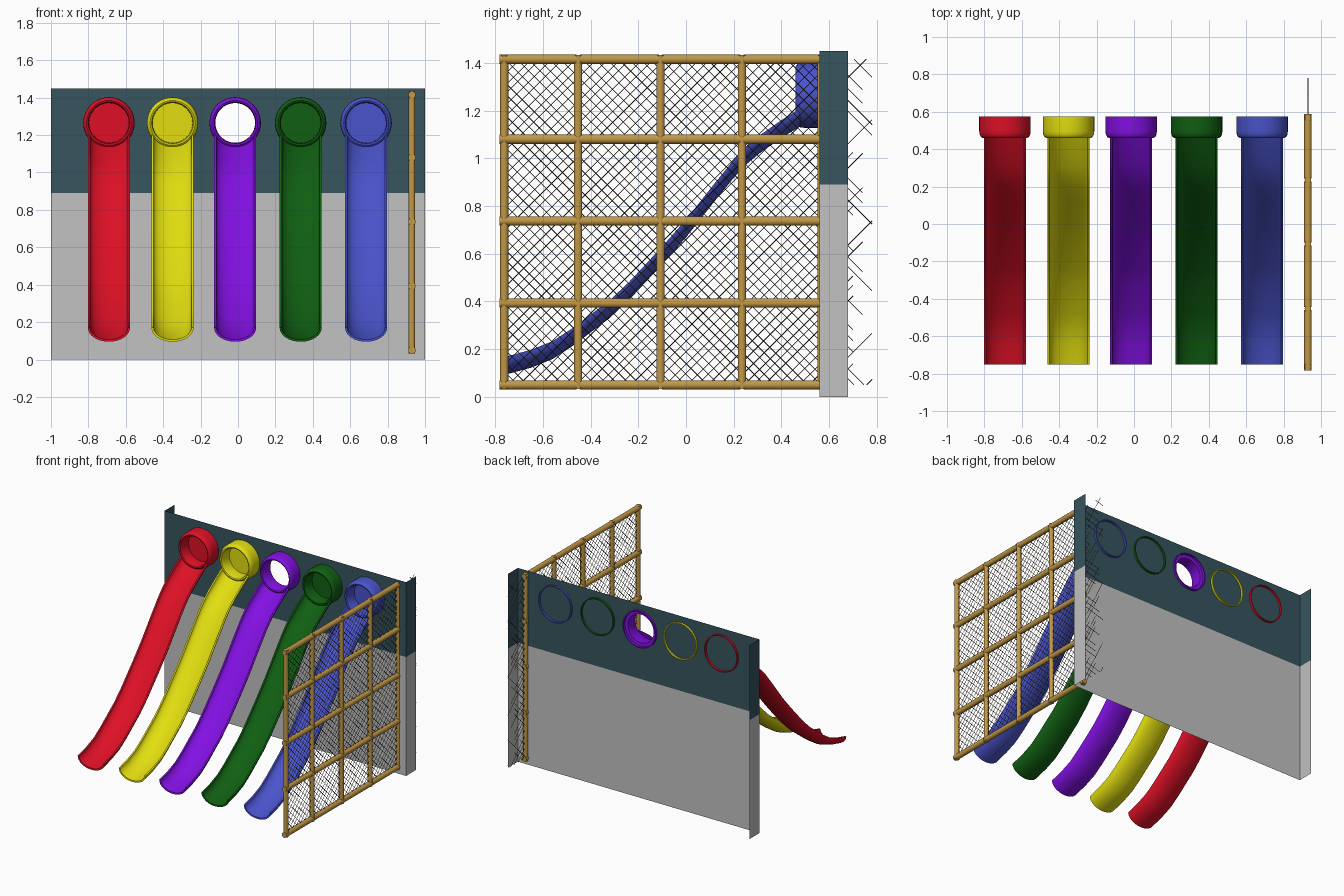
import bpy, bmesh, math, random
from mathutils import Vector

if "Cube" in bpy.data.objects:
    bpy.data.objects.remove(bpy.data.objects["Cube"])
random.seed(4)


def mat(name, r, g, b):
    m = bpy.data.materials.new(name)
    lin = [((c / 255 + 0.055) / 1.055) ** 2.4 if c > 10 else c / 255 / 12.92 for c in (r, g, b)]
    m.diffuse_color = (*lin, 1)
    m.use_nodes = True
    m.node_tree.nodes["Principled BSDF"].inputs["Base Color"].default_value = m.diffuse_color
    return m


GREY = mat("light grey", 194, 194, 194)
TEAL = mat("dark teal", 55, 85, 94)
WOOD = mat("bamboo", 194, 152, 70)
ROPE = mat("dark rope", 75, 70, 60)
SLIDES = [("red", -0.69, mat("red", 222, 16, 38)),
          ("yellow", -0.35, mat("yellow", 226, 222, 16)),
          ("purple", -0.015, mat("purple", 130, 16, 226)),
          ("green", 0.335, mat("green", 16, 95, 18)),
          ("blue", 0.685, mat("blue", 74, 84, 204))]
RING_Z = 1.265


def finish(name, bm, mats, smooth=False, normals=True):
    if normals:
        bmesh.ops.recalc_face_normals(bm, faces=bm.faces)
    me = bpy.data.meshes.new(name)
    bm.to_mesh(me)
    bm.free()
    ob = bpy.data.objects.new(name, me)
    bpy.context.collection.objects.link(ob)
    for m in mats:
        me.materials.append(m)
    if smooth:
        bpy.ops.object.select_all(action='DESELECT')
        ob.select_set(True)
        bpy.context.view_layer.objects.active = ob
        bpy.ops.object.shade_smooth_by_angle(angle=math.radians(40))
    return ob


def loft(bm, rings, close_rings=False, caps=False):
    """Skin a list of closed point rings."""
    vs = [[bm.verts.new(p) for p in ring] for ring in rings]
    n = len(vs[0])
    pairs = list(zip(vs, vs[1:])) + ([(vs[-1], vs[0])] if close_rings else [])
    for a, b in pairs:
        for i in range(n):
            j = (i + 1) % n
            bm.faces.new((a[i], a[j], b[j], b[i]))
    if caps:
        bm.faces.new(vs[0])
        bm.faces.new(vs[-1])


def rod(bm, a, b, r, sides):
    a, b = Vector(a), Vector(b)
    d = (b - a).normalized()
    u = Vector((1, 0, 0))
    v = d.cross(u)
    loft(bm, [[p + r * (math.cos(t) * u + math.sin(t) * v)
               for t in (2 * math.pi * k / sides for k in range(sides))]
              for p in (a, b)], caps=True)


# Wall: open-backed sheet with side flanges and one round opening
bm = bmesh.new()
Y0, Y1, SPLIT, TOP = 0.56, 0.68, 0.89, 1.45
cx, half = SLIDES[2][1], TOP - RING_Z


def quad(*pts):
    return bm.faces.new([bm.verts.new(p) for p in pts])


def panel(x0, x1, z0, z1):
    quad((x0, Y0, z0), (x1, Y0, z0), (x1, Y0, z1), (x0, Y0, z1))


panel(-1, 1, 0, SPLIT)
panel(-1, cx - half, SPLIT, TOP)
panel(cx + half, 1, SPLIT, TOP)
panel(cx - half, cx + half, SPLIT, RING_Z - half)
for z0, z1 in ((0, SPLIT), (SPLIT, TOP)):
    quad((1, Y0, z0), (1, Y1, z0), (1, Y1, z1), (1, Y0, z1))
    quad((-1, Y1, z0), (-1, Y0, z0), (-1, Y0, z1), (-1, Y1, z1))
N = 40
for i in range(N):
    c = []
    for k in (i, i + 1):
        t = 2 * math.pi * k / N
        x, z = math.cos(t), math.sin(t)
        s = half / max(abs(x), abs(z))
        c.append(((cx + .133 * x, Y0, RING_Z + .133 * z), (cx + s * x, Y0, RING_Z + s * z)))
    quad(c[0][0], c[0][1], c[1][1], c[1][0])
bmesh.ops.remove_doubles(bm, verts=bm.verts, dist=1e-5)
for f in bm.faces:
    f.material_index = 1 if f.calc_center_median().z > SPLIT else 0
finish("wall", bm, [GREY, TEAL], normals=False)

# Slides: shallow half-pipe chute, rounded entry ring, back disc
PATH = [(-.75, .095), (-.65, .122), (-.56, .158), (-.48, .21), (-.4, .27), (-.32, .33),
        (-.24, .405), (-.1, .555), (0, .668), (.12, .82), (.2, .918), (.25, .972),
        (.31, 1.022), (.4, 1.085), (.48, 1.135)]
RING = [(.1375, .575), (.1375, .495), (.135, .478), (.129, .466), (.12, .46), (.112, .463),
        (.107, .472), (.106, .555), (.13, .557), (.13, .575)]
DEPTH = 0.075
section = [(.1125 * math.cos(t), DEPTH * math.sin(t))
           for t in (math.pi * (1 + k / 16) for k in range(17))]
section += [(.101 * math.cos(t), (DEPTH - .012) * math.sin(t))
            for t in (math.pi * (2 - k / 16) for k in range(17))]

for name, x, m in SLIDES:
    bm = bmesh.new()
    loft(bm, [[(x + u, y, z + DEPTH + w) for u, w in section] for y, z in PATH], caps=True)
    finish(name + "_slide", bm, [m], True)

    bm = bmesh.new()
    loft(bm, [[(x + r * math.cos(t), y, RING_Z + r * math.sin(t))
               for t in (2 * math.pi * k / 40 for k in range(40))] for r, y in RING],
         close_rings=True)
    finish(name + "_entry_ring", bm, [m], True)

    if name != "purple":
        bm = bmesh.new()
        f = bm.faces.new([bm.verts.new((x + .107 * math.cos(t), .55, RING_Z + .107 * math.sin(t)))
                          for t in (2 * math.pi * k / 40 for k in range(40))])
        finish(name + "_entry_disc", bm, [m], normals=False)

# Bamboo frame: through uprights, segmented crossbars
FX = 0.93
YS = [-.762, -.452, -.107, .235, .568]
ZS = [.05, .393, .737, 1.08, 1.415]
bm = bmesh.new()
for y in YS:
    rod(bm, (FX, y, .032), (FX, y, 1.433), .0175, 14)
finish("fence_uprights", bm, [WOOD], True)
bm = bmesh.new()
for z in ZS:
    for k in range(4):
        a = YS[k] - .02 if k == 0 else YS[k] + .007
        b = YS[k + 1] + .02 if k == 3 else YS[k + 1] - .007
        rod(bm, (FX, a, z), (FX, b, z), .02, 14)
finish("fence_crossbars", bm, [WOOD], True)

# Rope net: crossing diagonals with ragged ends behind the wall
bm = bmesh.new()
STEP = 0.047
for s in (1, -1):
    for k in range(-50, 80):
        c = k * STEP + random.uniform(-.006, .006)
        end = random.choice((.6, .64, .7, .74, .78))
        ends = sorted(((ZS[0] - c) / s, (ZS[-1] - c) / s))
        ya, yb = max(YS[0], ends[0]), min(end, ends[1])
        if yb - ya > .02:
            rod(bm, (FX, ya, s * ya + c), (FX, yb, s * yb + c), .0017, 4)
finish("rope_net", bm, [ROPE])
